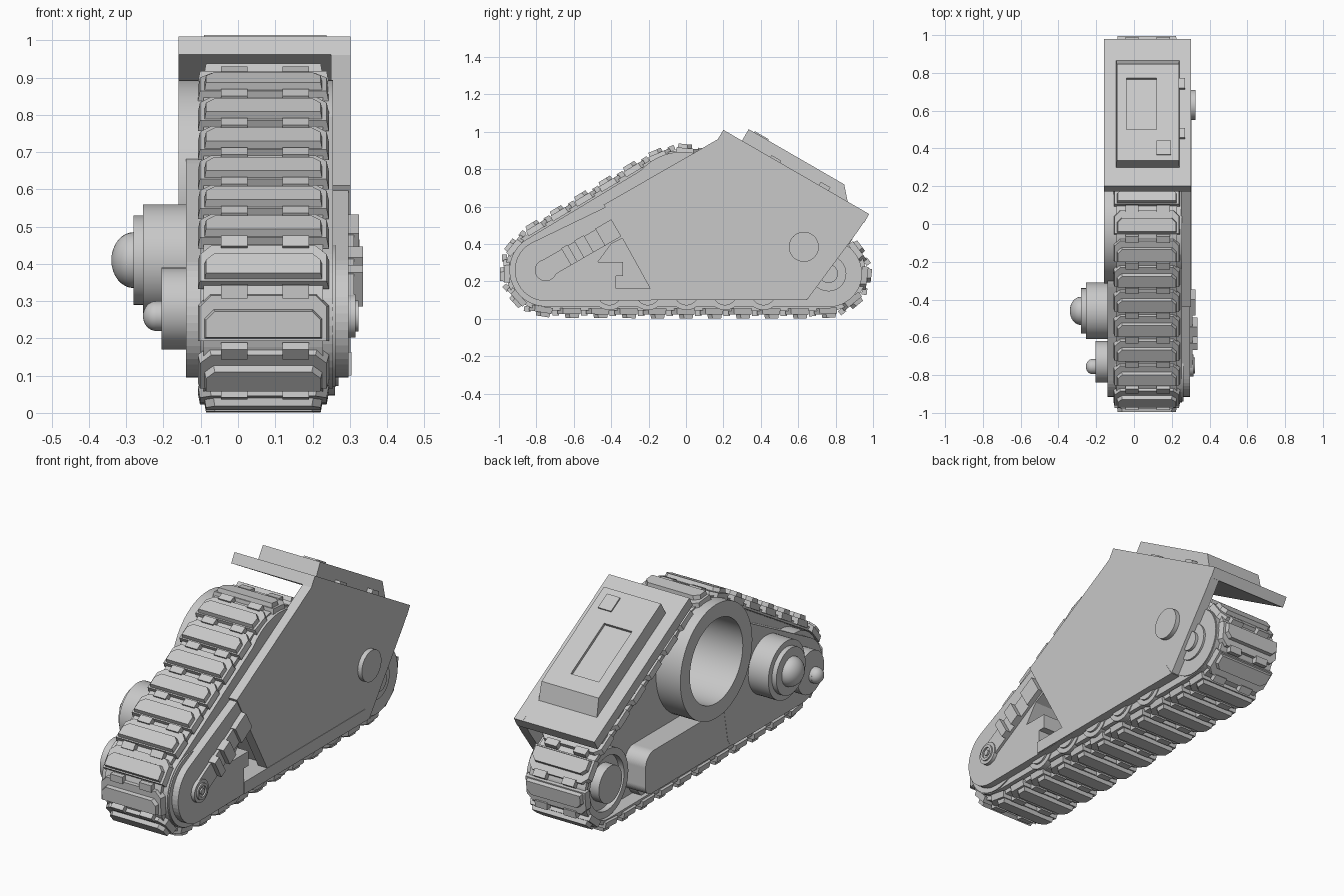
import bpy, bmesh, math
from mathutils import Vector

cube = bpy.data.objects.get("Cube")
if cube:
    bpy.data.objects.remove(cube, do_unlink=True)

grey = bpy.data.materials.new("plain_grey")
grey.use_nodes = True
grey.diffuse_color = (0.58, 0.58, 0.58, 1)
grey.node_tree.nodes["Principled BSDF"].inputs["Base Color"].default_value = (0.58, 0.58, 0.58, 1)
round_parts = []


def finish(name, bm, smooth=False):
    bmesh.ops.recalc_face_normals(bm, faces=bm.faces)
    mesh = bpy.data.meshes.new(name)
    bm.to_mesh(mesh)
    bm.free()
    mesh.materials.append(grey)
    obj = bpy.data.objects.new(name, mesh)
    bpy.context.collection.objects.link(obj)
    if smooth:
        round_parts.append(obj)
    return obj


def loft(bm, *rings, closed=False):
    """Skin a row of matching point rings; cap the ends unless closed."""
    loops = [[bm.verts.new(p) for p in ring] for ring in rings]
    pairs = list(zip(loops, loops[1:]))
    if closed:
        pairs.append((loops[-1], loops[0]))
    else:
        bm.faces.new(loops[0])
        bm.faces.new(loops[-1])
    for a, b in pairs:
        for i in range(len(a)):
            j = (i + 1) % len(a)
            bm.faces.new((a[i], a[j], b[j], b[i]))


def at_x(points, x):
    return [(x, y, z) for y, z in points]


def prism(name, points, x0, x1):
    bm = bmesh.new()
    loft(bm, at_x(points, x0), at_x(points, x1))
    return finish(name, bm)


def circle(c, r, n=48):
    return [(c[0] + r * math.cos(math.tau * i / n), c[1] + r * math.sin(math.tau * i / n))
            for i in range(n)]


def cylinder(name, c, r, x0, x1):
    bm = bmesh.new()
    loft(bm, at_x(circle(c, r), x0), at_x(circle(c, r), x1))
    return finish(name, bm, True)


def tube(name, outer, inner, x0, x1, smooth=True):
    bm = bmesh.new()
    loft(bm, at_x(outer, x0), at_x(outer, x1), at_x(inner, x1), at_x(inner, x0), closed=True)
    return finish(name, bm, smooth)


def dome(name, c, r, x, height):
    bm = bmesh.new()
    bmesh.ops.create_uvsphere(bm, u_segments=32, v_segments=16, radius=r)
    for v in bm.verts:
        v.co = (x + v.co.z * height / r, c[0] + v.co.x, c[1] + v.co.y)
    return finish(name, bm, True)


def wrap(circles, steps=20):
    """Outline of a belt stretched round circles given counter-clockwise."""
    def normal(a, b):
        d = Vector((b[0][0] - a[0][0], b[0][1] - a[0][1]))
        return math.atan2(d.y, d.x) - math.acos((a[1] - b[1]) / d.length)
    points = []
    for i, (c, r) in enumerate(circles):
        start = normal(circles[i - 1], circles[i])
        sweep = (normal(circles[i], circles[(i + 1) % len(circles)]) - start) % math.tau
        for k in range(steps + 1):
            a = start + sweep * k / steps
            points.append((c[0] + r * math.cos(a), c[1] + r * math.sin(a)))
    return points


def cut(obj, cutter):
    cutter.hide_render = True
    cutter.hide_viewport = True
    mod = obj.modifiers.new("cut", "BOOLEAN")
    mod.operation = "DIFFERENCE"
    mod.object = cutter


front, back, top = (-0.75, 0.26), (0.762, 0.242), (-0.02, 0.598)


def track_outline(inset):
    return wrap([(front, 0.255 - inset), (back, 0.24 - inset), (top, 0.343 - inset)])


# Track belt
MID = 0.068
belt = track_outline(0.04)
tube("track_belt", belt, track_outline(0.062), MID - 0.16, MID + 0.16, False)

# Track links: plate with trailing chamfers, raised pad and two hinges each
path = [Vector(p) for p in belt]
spans = [(a, b, (b - a).length) for a, b in zip(path, path[1:] + path[:1])]
length = sum(s[2] for s in spans)


def along(s):
    s %= length
    for a, b, d in spans:
        if s <= d and d > 0:
            return a.lerp(b, s / d)
        s -= d
    return path[0]


def chamfered(hw, lead, trail, c):
    return [(-hw, lead), (hw, lead), (hw, trail + c), (hw - c, trail), (c - hw, trail), (-hw, trail + c)]


count = round(length / 0.15)
pitch = length / count
bm = bmesh.new()
for i in range(count):
    p, q = along((i + 0.04) * pitch), along((i + 0.94) * pitch)
    centre, t = (p + q) / 2, (q - p).normalized()
    n = Vector((t.y, -t.x))

    def place(shape, h):
        return [(MID + x, *(centre + t * s + n * h)) for x, s in shape]

    loft(bm, place(chamfered(0.176, 0.062, -0.064, 0.03), -0.012),
         place(chamfered(0.17, 0.06, -0.062, 0.03), 0.02))
    loft(bm, place(chamfered(0.158, 0.054, -0.024, 0.024), 0.018),
         place(chamfered(0.154, 0.05, -0.02, 0.024), 0.041))
    for x in (-0.078, 0.087):
        hinge = [(x - 0.035, -0.09), (x + 0.035, -0.09), (x + 0.035, -0.054), (x - 0.035, -0.054)]
        loft(bm, place(hinge, 0), place(hinge, 0.028))
finish("track_links", bm)

# Inner frame with the big open ring through it and an opening on the left
bore = prism("ring_bore_cutter", circle(top, 0.25), -0.4, 0.245)
opening = prism("frame_opening_cutter", [(-0.47, 0.305), (-0.337, 0.305), (-0.337, 0.23), (-0.374, 0.23),
                                         (-0.374, 0.157), (-0.15, 0.157), (-0.3, 0.45), (-0.4, 0.4)],
                0.13, 0.4)
core = prism("inner_frame", track_outline(0.061), -0.02, 0.255)
nose = prism("front_frame", wrap([(front, 0.165), ((-0.2, 0.155), 0.06), ((-0.25, 0.515), 0.175)]),
             -0.14, 0.2)
skirt = prism("left_skirt", wrap([((-0.5, 0.15), 0.052), ((0.48, 0.15), 0.052), ((0.46, 0.245), 0.07),
                                  ((-0.4, 0.245), 0.07)]), -0.139, 0.1)
side_frame = prism("front_side_frame", wrap([(front, 0.165), ((-0.1, 0.155), 0.055), ((-0.1, 0.2), 0.05),
                                             ((-0.36, 0.465), 0.15)]), 0.2, 0.297)
for part in (core, nose, skirt):
    cut(part, bore)
for part in (core, nose, side_frame):
    cut(part, opening)
tube("open_ring", circle(top, 0.295, 64), circle(top, 0.217, 64), -0.16, 0.255)

# Wheels
cylinder("rear_wheel", back, 0.175, -0.05, 0.26)
tube("rear_wheel_rim", circle(back, 0.175), circle(back, 0.14), -0.08, -0.04)
cylinder("rear_hub", back, 0.095, -0.1, 0.27)
cylinder("rear_hub_cap", back, 0.05, 0.26, 0.285)
cylinder("front_wheel", front, 0.19, -0.1, 0.262)
for i in range(5):
    c = (-0.41 + 0.206 * i, 0.137)
    wheel = cylinder(f"road_wheel_{i + 1}", c, 0.09, -0.07, 0.26)
    hub = cylinder(f"road_wheel_hub_{i + 1}", c, 0.065, -0.08, 0.27)
    if i < 2:
        cut(wheel, opening)
        cut(hub, opening)

# Domed housings on the right-hand side
lamp, spindle = (-0.46, 0.41), (-0.755, 0.26)
cylinder("large_housing", lamp, 0.15, -0.255, 0)
cylinder("large_collar", lamp, 0.12, -0.28, -0.25)
dome("large_dome", lamp, 0.075, -0.28, 0.06)
cylinder("small_housing", (-0.73, 0.28), 0.11, -0.205, 0)
cylinder("small_collar", spindle, 0.04, -0.22, -0.2)
dome("small_dome", spindle, 0.04, -0.22, 0.035)

# Tension arm beside the front wheel, parallel to the track slope
direction = Vector((0.866, 0.5))
side = Vector((-0.5, 0.866))


def arm_part(name, s0, s1, w0, w1, x0, x1):
    base = Vector(front)
    prism(name, [base + direction * s + side * w for s, w in
                 ((s0, w0), (s1, w0), (s1, w1), (s0, w1))], x0, x1)


arm_part("tension_arm", 0, 0.36, -0.045, 0.055, 0.25, 0.311)
arm_part("arm_bracket", 0.34, 0.44, -0.045, 0.06, 0.2, 0.325)
arm_part("arm_clamp_front", 0.13, 0.17, -0.045, 0.06, 0.26, 0.336)
arm_part("arm_clamp_rear", 0.21, 0.27, -0.045, 0.06, 0.26, 0.336)
cylinder("arm_pivot", front, 0.058, 0.26, 0.316)
tube("arm_pivot_ring", circle(front, 0.042), circle(front, 0.028), 0.31, 0.324)
cylinder("arm_pivot_pin", front, 0.015, 0.31, 0.324)

# Left side armour and bottom ledge
prism("side_armour", [(0.2, 1.01), (0.17, 0.96), (-0.44, 0.61), (-0.16, 0.105), (0.65, 0.105),
                      (0.92, 0.47), (0.98, 0.56)], 0.25, 0.302)
prism("bottom_ledge", [(-0.38, 0.1), (0.65, 0.1), (0.61, 0.163), (-0.38, 0.163)], 0.13, 0.304)
cylinder("side_knob", (0.63, 0.385), 0.08, 0.29, 0.326)


# Sloped hood: u runs down the slope, h stands off it
def on_hood(x, u, h):
    return (x, 0.2 + 0.866 * u + 0.5 * h, 1.01 - 0.5 * u + 0.866 * h)


def hood_block(name, x0, x1, u0, u1, h0, h1, side_in=0, rear_in=0):
    bm = bmesh.new()
    loft(bm, [on_hood(x, u, h0) for x, u in ((x0, u0), (x1, u0), (x1, u1), (x0, u1))],
         [on_hood(x, u, h1) for x, u in ((x0 + side_in, u0), (x1 - side_in, u0),
                                         (x1 - side_in, u1 - rear_in), (x0 + side_in, u1 - rear_in))])
    return finish(name, bm)


hood_block("hood_plate", -0.16, 0.302, 0, 0.9, -0.055, 0)
panel = hood_block("raised_hood_panel", -0.095, 0.241, 0.115, 0.785, -0.02, 0.071, 0.004, 0.08)
cut(panel, hood_block("panel_recess_cutter", -0.04, 0.12, 0.305, 0.62, 0.057, 0.12))
hood_block("panel_hatch", 0.12, 0.195, 0.15, 0.236, 0.06, 0.078)
hood_block("upper_hood_latch", 0.23, 0.27, 0.29, 0.35, -0.01, 0.012)
hood_block("lower_hood_latch", 0.23, 0.27, 0.59, 0.65, -0.01, 0.02)

# Smooth shading on the turned parts
bpy.ops.object.select_all(action="DESELECT")
for obj in round_parts:
    obj.select_set(True)
bpy.context.view_layer.objects.active = round_parts[0]
bpy.ops.object.shade_smooth_by_angle(angle=math.radians(35))
